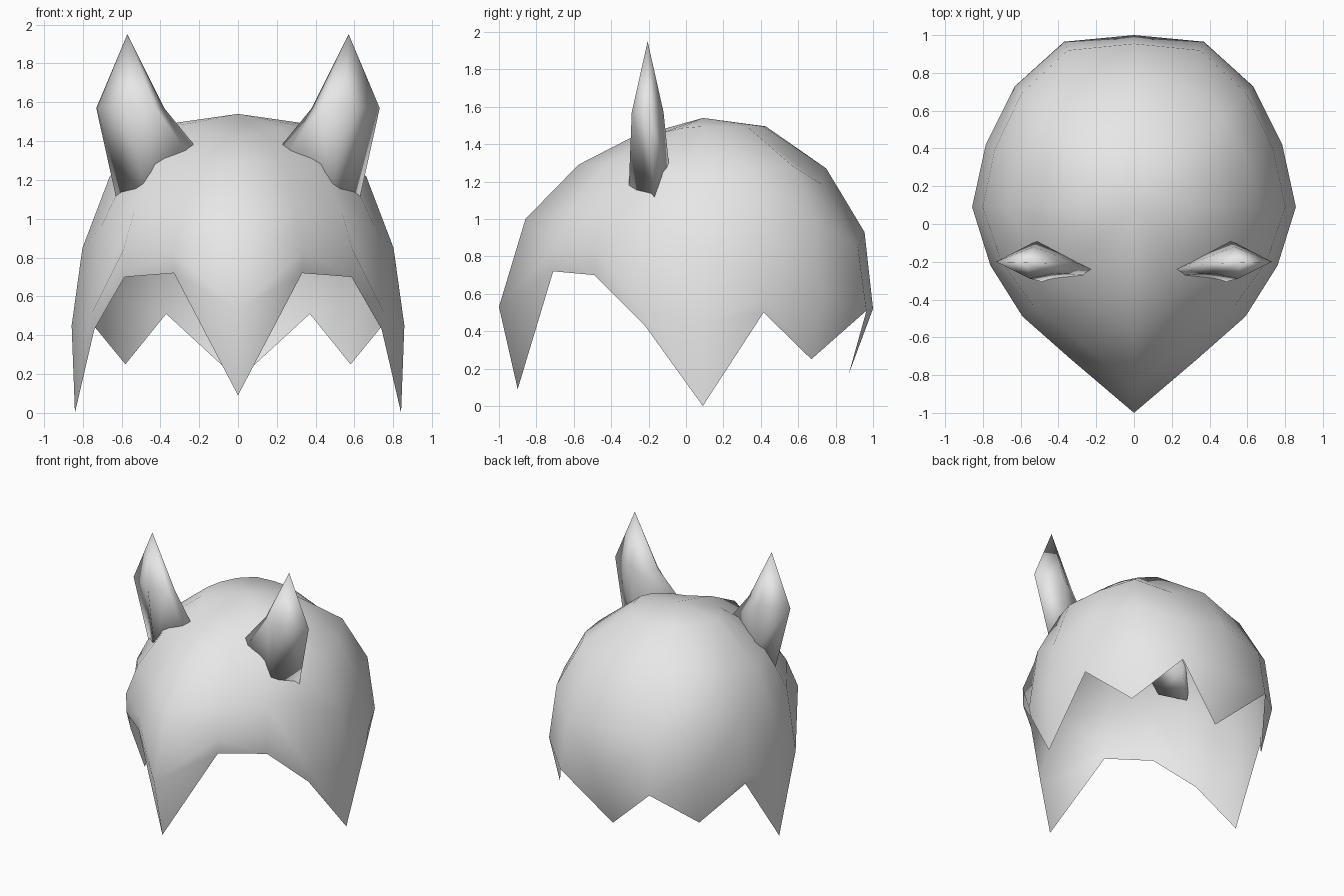
import bpy, bmesh, math
from mathutils import Vector

if "Cube" in bpy.data.objects:
    bpy.data.objects.remove(bpy.data.objects["Cube"])

grey = bpy.data.materials.new("light grey")
grey.diffuse_color = (0.8, 0.8, 0.8, 1)
grey.use_nodes = True
grey.node_tree.nodes["Principled BSDF"].inputs["Base Color"].default_value = grey.diffuse_color


def finish(name, bm):
    """Turn a right-hand half into a mirrored, smooth-shaded object."""
    mesh = bpy.data.meshes.new(name)
    bm.to_mesh(mesh)
    bm.free()
    mesh.materials.append(grey)
    ob = bpy.data.objects.new(name, mesh)
    bpy.context.collection.objects.link(ob)
    mod = ob.modifiers.new("mirror", 'MIRROR')
    mod.use_clip = True
    mod.merge_threshold = 0.001
    bpy.ops.object.select_all(action='DESELECT')
    ob.select_set(True)
    bpy.context.view_layer.objects.active = ob
    bpy.ops.object.modifier_apply(modifier=mod.name)
    bpy.ops.object.shade_smooth()
    return ob


# Hair shell: widest ring from front to back, right half
CY = 0.09
widest = [(0, -1.0, .53), (.335, -.715, .83), (.59, -.49, .84), (.76, -.22, .50),
          (.857, .09, .45), (.785, .42, .57), (.63, .73, .59), (.37, .965, .51),
          (0, 1.0, .52)]
# Hanging points and notches below the widest ring, by column
tips = {0: (0, -.9, .09), 1: (.33, -.71, .72), 2: (.585, -.49, .70),
        3: (.74, -.22, .43), 4: (.84, .09, 0), 5: (.785, .415, .50),
        6: (.58, .67, .25), 8: (0, .87, .17)}
# (width fraction, height) of upper rings at front, side and back
rings = [((.36, 1.43), (.37, 1.495), (.37, 1.495)),
         ((.61, 1.29), (.77, 1.22), (.725, 1.27)),
         ((.87, 1.00), (.935, .85), (.95, .93))]
# Height changes of each column, per ring
lift = [(0,) * 9,
        (0, .02, .03, .02, 0, .02, .04, -.08, 0),
        (0, .06, .12, .09, 0, .10, .09, -.07, 0)]

bm = bmesh.new()
apex = bm.verts.new((0, CY, 1.54))
grid = []
for (front, side, back), dz in zip(rings, lift):
    row = []
    for i, (x, y, z) in enumerate(widest):
        c = math.cos(math.pi * i / 8)
        end, w = (front if c > 0 else back), c * c
        f = side[0] + (end[0] - side[0]) * w
        h = side[1] + (end[1] - side[1]) * w + dz[i]
        row.append(bm.verts.new((x * f, CY + (y - CY) * f, h)))
    grid.append(row)
grid.append([bm.verts.new(p) for p in widest])
grid.append([bm.verts.new(tips[i]) if i in tips else v
             for i, v in enumerate(grid[-1])])
for i in range(8):
    bm.faces.new((apex, grid[0][i], grid[0][i + 1]))
    for a, b in zip(grid, grid[1:]):
        bm.faces.new(list(dict.fromkeys((a[i], b[i], b[i + 1], a[i + 1]))))
finish("hair_shell", bm)

# Pointed ears: buried base, wide middle, single tip
base = [(.635, -.17, 1.14), (.49, -.305, 1.19), (.28, -.27, 1.37),
        (.25, -.235, 1.41), (.51, -.09, 1.28)]
middle = [(.73, -.20, 1.57), (.55, -.29, 1.57), (.42, -.26, 1.56),
          (.38, -.21, 1.57), (.53, -.12, 1.57)]
bm = bmesh.new()
# Carry the base on inwards so it passes through the shell
lo = [bm.verts.new(Vector(m).lerp(Vector(b), 1.22)) for b, m in zip(base, middle)]
mid = [bm.verts.new(p) for p in middle]
top = bm.verts.new((.57, -.205, 1.95))
for i in range(5):
    j = (i + 1) % 5
    bm.faces.new((lo[i], lo[j], mid[j], mid[i]))
    bm.faces.new((mid[i], mid[j], top))
bm.faces.new(lo)
bmesh.ops.recalc_face_normals(bm, faces=bm.faces)
finish("ears", bm)
